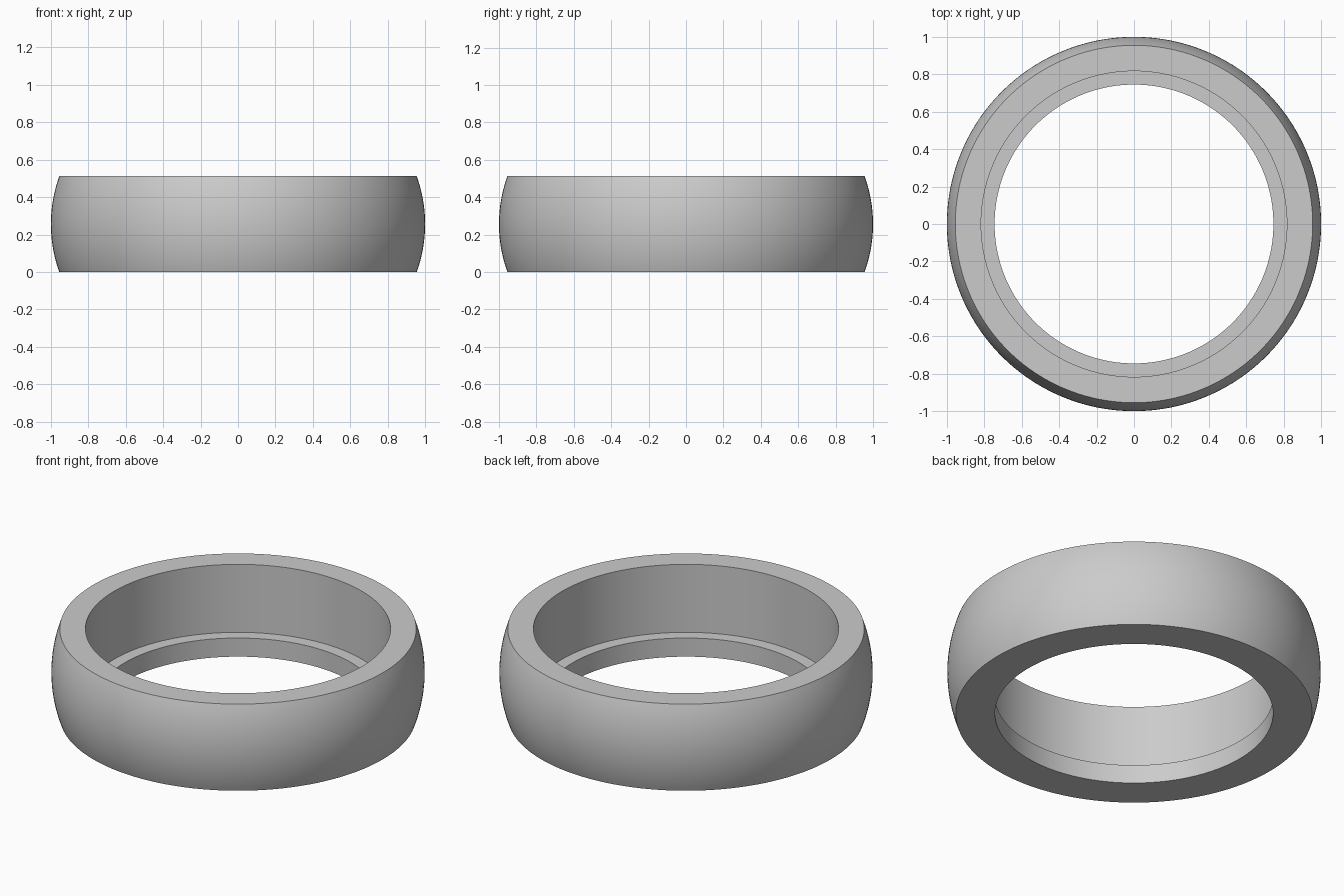
import bpy
import bmesh
import math
from mathutils import Vector

cube = bpy.data.objects.get("Cube")
if cube:
    bpy.data.objects.remove(cube, do_unlink=True)

HEIGHT = 0.512
RIM_RADIUS = 0.955     # outer radius at the flat rims
BORE_RADIUS = 0.817    # wide upper bore
LIP_RADIUS = 0.745     # narrow opening at the bottom
LIP_HEIGHT = 0.11
SEGMENTS = 160
ARC_STEPS = 24

# Plain grey material
grey = bpy.data.materials.new("plain_grey")
grey.use_nodes = True
colour = (0.6, 0.6, 0.6, 1)
grey.diffuse_color = colour
grey.node_tree.nodes["Principled BSDF"].inputs["Base Color"].default_value = colour

# Bulged outer wall: circular arc reaching radius 1 at mid height
half = HEIGHT / 2
bulge = 1 - RIM_RADIUS
arc_radius = (half ** 2 + bulge ** 2) / (2 * bulge)
sweep = math.asin(half / arc_radius)
profile = []
for i in range(ARC_STEPS + 1):
    a = sweep * (2 * i / ARC_STEPS - 1)
    profile.append((1 - arc_radius * (1 - math.cos(a)), half + arc_radius * math.sin(a)))

# Stepped bore with an inner lip at the bottom
profile += [(BORE_RADIUS, HEIGHT), (BORE_RADIUS, LIP_HEIGHT),
            (LIP_RADIUS, LIP_HEIGHT), (LIP_RADIUS, 0)]

# Spin the closed profile around the vertical axis
bm = bmesh.new()
verts = [bm.verts.new((r, 0, z)) for r, z in profile]
edges = [bm.edges.new((verts[i - 1], verts[i])) for i in range(len(verts))]
bmesh.ops.spin(bm, geom=verts + edges, cent=Vector(), axis=Vector((0, 0, 1)),
               angle=math.tau, steps=SEGMENTS, use_duplicate=False)
bmesh.ops.remove_doubles(bm, verts=bm.verts, dist=0.0005)
bmesh.ops.recalc_face_normals(bm, faces=bm.faces)

mesh = bpy.data.meshes.new("ring_body")
bm.to_mesh(mesh)
bm.free()
mesh.materials.append(grey)
ring = bpy.data.objects.new("ring_body", mesh)
bpy.context.collection.objects.link(ring)

# Smooth the curved walls, keep the rims crisp
bpy.ops.object.select_all(action="DESELECT")
ring.select_set(True)
bpy.context.view_layer.objects.active = ring
bpy.ops.object.shade_smooth_by_angle(angle=math.radians(30))
